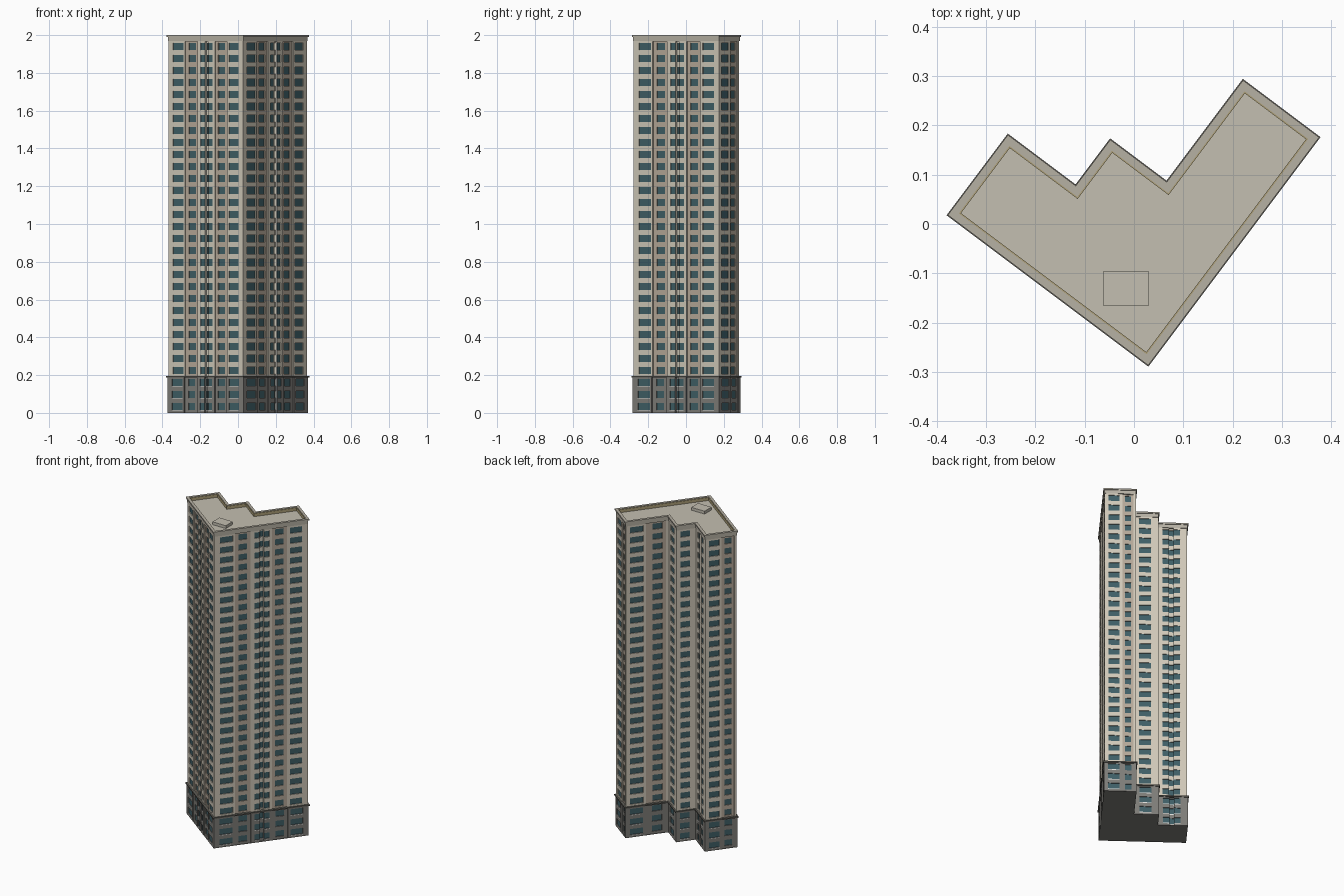
import bpy, bmesh, math
from mathutils import Vector

cube = bpy.data.objects.get("Cube")
if cube:
    bpy.data.objects.remove(cube)


def material(name, r, g, b):
    m = bpy.data.materials.new(name)
    m.use_nodes = True
    m.diffuse_color = (r, g, b, 1)
    bsdf = m.node_tree.nodes["Principled BSDF"]
    bsdf.inputs["Base Color"].default_value = (r, g, b, 1)
    bsdf.inputs["Roughness"].default_value = 0.8
    return m


CREAM = material("cream wall", .64, .59, .49)
TAN = material("tan bay", .47, .40, .32)
GLASS = material("teal glass", .05, .115, .135)
GRAY = material("gray base", .21, .205, .19)
DARK = material("dark ledge", .12, .115, .10)
ROOF = material("roof surface", .55, .52, .44)
COPING = material("coping stone", .47, .44, .37)
MUSTARD = material("mustard flashing", .42, .35, .19)
SILL = material("pale sill", .75, .75, .72)

TURN = math.atan2(-0.6, 0.8)      # the plan is turned on the ground
FLOOR = 0.0635
BASE_FLOORS, FLOORS = 3, 31
BASE_TOP, WALL_TOP = BASE_FLOORS * FLOOR, FLOORS * FLOOR
GLASS_DEPTH = 0.005

# Stepped plan, counter-clockwise, in its own axes
PLAN = [Vector(p) for p in ((-.306, -.205), (.188, -.205), (.188, .359), (.009, .359),
                            (.009, .101), (-.134, .101), (-.134, -.016), (-.306, -.016))]


def wide(a, b):
    """Plain wide window: start, end, recess, has window, is tan."""
    return [(a, b, 0, True, False)]


def split(a, b):
    """Wide window with a groove down its middle."""
    m, h = (a + b) / 2, (b - a) * .13
    return [(a, m - h, 0, True, False), (m - h, m + h, .012, True, False),
            (m + h, b, 0, True, False)]


def narrow(a, b, c, d):
    """Recessed tan bay from a to d with a window from b to c."""
    return [(a, b, .007, False, True), (b, c, .007, True, True), (c, d, .007, False, True)]


LONG = (wide(.06, .2) + narrow(.22, .265, .355, .39) + split(.43, .59)
        + narrow(.62, .655, .745, .78) + wide(.81, .94))
FACADES = [
    LONG,
    LONG,
    wide(.13, .48) + narrow(.57, .65, .85, .92),
    wide(.1, .41) + narrow(.47, .63, .86, .94),
    wide(.22, .7),
    wide(.2, .7),
    split(.17, .76),
    wide(.12, .45) + narrow(.52, .62, .85, .93),
]


def finish(name, bm, mats):
    mesh = bpy.data.meshes.new(name)
    bm.to_mesh(mesh)
    bm.free()
    for m in mats:
        mesh.materials.append(m)
    ob = bpy.data.objects.new(name, mesh)
    ob.rotation_euler.z = TURN
    bpy.context.collection.objects.link(ob)
    return ob


def offset(d):
    """Plan moved outward by d."""
    out = []
    for i, p in enumerate(PLAN):
        a = (p - PLAN[i - 1]).normalized()
        b = (PLAN[(i + 1) % len(PLAN)] - p).normalized()
        out.append(p + d * Vector((a.y + b.y, -a.x - b.x)))
    return out


def ring(name, outer, inner, z0, z1, mat):
    """Closed band that follows the plan."""
    bm = bmesh.new()
    loops = [[bm.verts.new((p.x, p.y, z)) for p in offset(d)]
             for d, z in ((outer, z0), (outer, z1), (inner, z1), (inner, z0))]
    n = len(PLAN)
    for k in range(4):
        low, high = loops[k], loops[(k + 1) % 4]
        for i in range(n):
            j = (i + 1) % n
            bm.faces.new((low[i], low[j], high[j], high[i]))
    return finish(name, bm, [mat])


def slab(name, d, z, mat, up):
    bm = bmesh.new()
    f = bm.faces.new([bm.verts.new((p.x, p.y, z)) for p in offset(d)])
    if not up:
        f.normal_flip()
    return finish(name, bm, [mat])


def facade(bm, p, q, bays, first, last, sills):
    """One wall: columns of cells with glass set back behind reveals."""
    length = (q - p).length
    along = (q - p) / length
    inward = Vector((-along.y, along.x))

    def quad(corners, mat):
        verts = []
        for s, d, z in corners:
            v = p + along * (s * length) + inward * d
            verts.append(bm.verts.new((v.x, v.y, z)))
        bm.faces.new(verts).material_index = mat

    # Fill the gaps between bays with plain wall
    columns, s = [], 0
    for bay in bays:
        if bay[0] > s + 1e-5:
            columns.append((s, bay[0], 0, False, False))
        columns.append(bay)
        s = bay[1]
    columns.append((s, 1, 0, False, False))

    bottom, top = first * FLOOR, last * FLOOR
    previous = 0
    for a, b, d, window, tan in columns:
        wall = 1 if tan else 0
        if d != previous:                       # side of a recess
            quad(((a, previous, bottom), (a, d, bottom), (a, d, top), (a, previous, top)), 0)
        previous = d

        def flat(z0, z1, depth, mat):
            quad(((a, depth, z0), (b, depth, z0), (b, depth, z1), (a, depth, z1)), mat)

        if not window:
            flat(bottom, top, d, wall)
            continue
        g = d + GLASS_DEPTH
        z = bottom
        for k in range(first, last):
            z0, z1 = k * FLOOR + .016, k * FLOOR + .053
            flat(z, z0, d, wall)
            flat(z0, z1, g, 2)
            quad(((a, d, z0), (b, d, z0), (b, g, z0), (a, g, z0)), wall)
            quad(((a, g, z1), (b, g, z1), (b, d, z1), (a, d, z1)), wall)
            quad(((a, d, z0), (a, g, z0), (a, g, z1), (a, d, z1)), wall)
            quad(((b, g, z0), (b, d, z0), (b, d, z1), (b, g, z1)), wall)
            if sills and not tan:
                flat(z0 - .004, z0, d - .001, 3)
            z = z1
        flat(z, top, d, wall)


def walls(name, d, first, last, mats, sills=False):
    bm = bmesh.new()
    pts = offset(d)
    for i, bays in enumerate(FACADES):
        facade(bm, pts[i], pts[(i + 1) % len(pts)], bays, first, last, sills)
    return finish(name, bm, mats)


# Tower and podium walls
walls("tower_walls", 0, BASE_FLOORS, FLOORS, [CREAM, TAN, GLASS])
walls("base_walls", .004, 0, BASE_FLOORS, [GRAY, GRAY, GLASS, SILL], True)
slab("base_underside", .004, 0, GRAY, False)
ring("base_ledge", .009, -.016, BASE_TOP - .003, BASE_TOP + .005, DARK)

# Parapet and roof
ring("parapet", .002, -.010, WALL_TOP, 1.991, COPING)
ring("coping", .007, -.009, 1.991, 2.0, COPING)
ring("inner_flashing", -.009, -.012, 1.975, 1.997, MUSTARD)
ring("wall_head", 0, -.022, WALL_TOP - .001, WALL_TOP + .002, CREAM)
slab("roof", -.009, 1.978, ROOF, True)

# Roof hatch, square to the ground axes
bpy.ops.mesh.primitive_cube_add(size=1, location=(-.016, -.131, 1.986))
hatch = bpy.context.object
hatch.name = "roof_hatch"
hatch.scale = (.093, .069, .02)
hatch.data.materials.append(ROOF)
